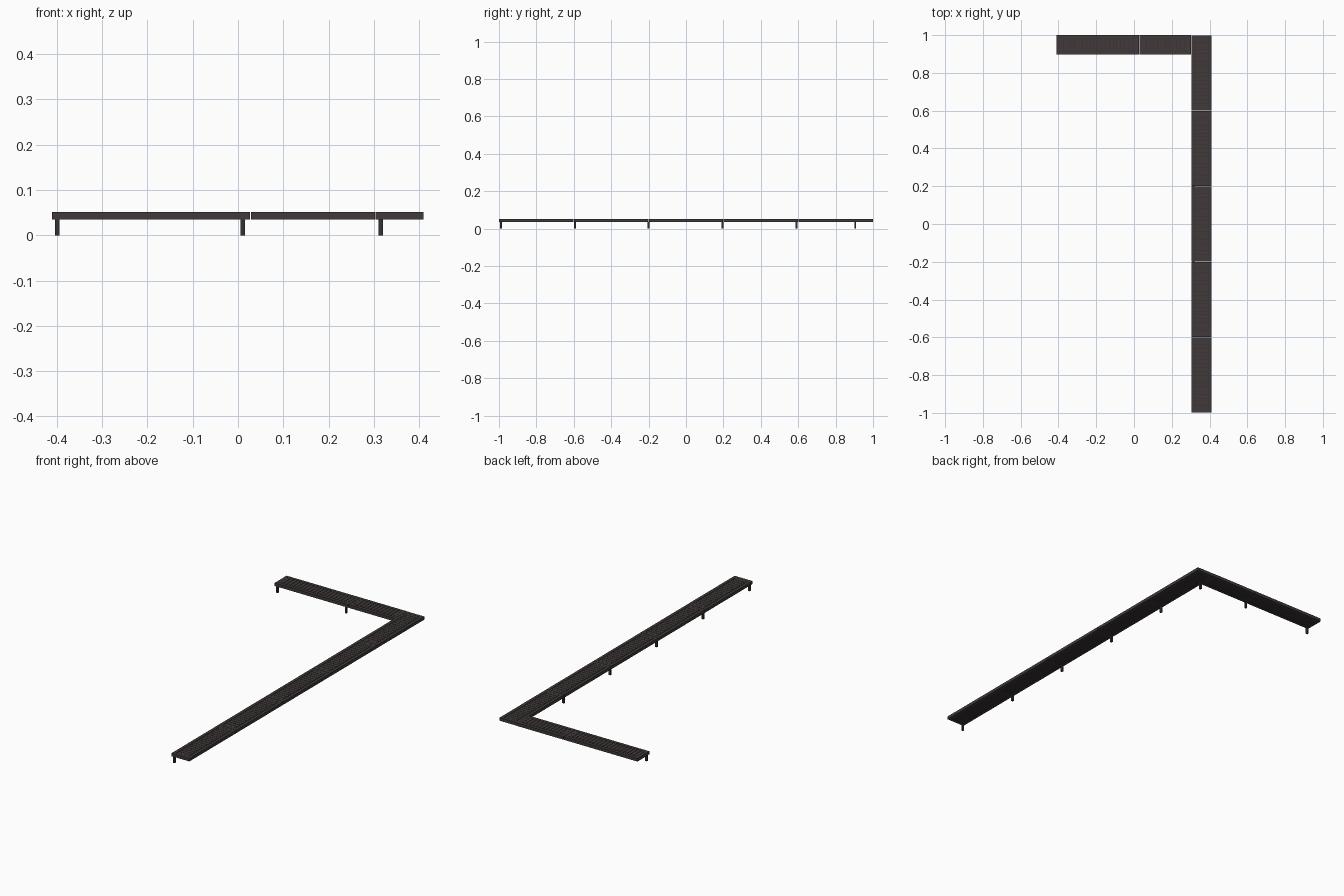
import bpy, bmesh
from mathutils import Vector

if "Cube" in bpy.data.objects:
    bpy.data.objects.remove(bpy.data.objects["Cube"])

def material(name, c):
    m = bpy.data.materials.new(name)
    m.diffuse_color = (*c, 1)
    m.use_nodes = True
    m.node_tree.nodes["Principled BSDF"].inputs["Base Color"].default_value = m.diffuse_color
    return m

WOOD = material("dark_brown_wood", (0.052, 0.042, 0.042))
METAL = material("dark_metal", (0.035, 0.031, 0.031))

def box(bm, lo, hi):
    size = [b - a for a, b in zip(lo, hi)]
    mid = [(a + b) / 2 for a, b in zip(lo, hi)]
    vs = bmesh.ops.create_cube(bm, size=1)["verts"]
    for v in vs:
        v.co = Vector([c * s + m for c, s, m in zip(v.co, size, mid)])

def finish(bm, name, mat):
    me = bpy.data.meshes.new(name)
    bm.to_mesh(me)
    bm.free()
    me.materials.append(mat)
    ob = bpy.data.objects.new(name, me)
    bpy.context.scene.collection.objects.link(ob)

Z0, Z1 = 0.035, 0.0515

def module(name, a, b, c0, c1, along_y):
    """Framed bench section from a to b, c0..c1 across, with cross slats."""
    def put(bm, l0, l1, w0, w1, z0, z1):
        if along_y:
            box(bm, (w0, l0, z0), (w1, l1, z1))
        else:
            box(bm, (l0, w0, z0), (l1, w1, z1))
    e, r, g = 0.001, 0.016, 0.002
    a, b = a + e, b - e
    # frame rails
    bm = bmesh.new()
    put(bm, a, b, c0, c0 + r, Z0, Z1)
    put(bm, a, b, c1 - r, c1, Z0, Z1)
    put(bm, a, a + r, c0 + r, c1 - r, Z0, Z1)
    put(bm, b - r, b, c0 + r, c1 - r, Z0, Z1)
    finish(bm, name + "_frame", WOOD)
    # under tray
    bm = bmesh.new()
    put(bm, a + r, b - r, c0 + r, c1 - r, Z0 + 0.001, Z0 + 0.009)
    finish(bm, name + "_tray", METAL)
    # cross slats
    bm = bmesh.new()
    s, t = a + r, b - r
    n = round((t - s) / 0.02)
    p = (t - s) / n
    for i in range(n):
        put(bm, s + i * p + g / 2, s + (i + 1) * p - g / 2,
            c0 + r + g, c1 - r - g, Z0 + 0.009, Z1)
    finish(bm, name + "_slats", WOOD)

# long arm and short arm sections
for i in range(5):
    module(f"long_bench_{i + 1}", -1 + 0.4 * i, -0.6 + 0.4 * i, 0.304, 0.41, True)
for i, (a, b) in enumerate([(-0.412, 0.028), (0.028, 0.304)]):
    module(f"short_bench_{i + 1}", a, b, 0.898, 1.0, False)

# legs under the inner edges
def leg(name, x, y):
    bm = bmesh.new()
    box(bm, (x - 0.005, y - 0.005, 0), (x + 0.005, y + 0.005, Z0))
    finish(bm, name, METAL)

for i, y in enumerate((-0.99, -0.594, -0.2, 0.195, 0.59)):
    leg(f"long_leg_{i + 1}", 0.315, y)
for i, x in enumerate((-0.399, 0.011)):
    leg(f"short_leg_{i + 1}", x, 0.905)
leg("corner_leg", 0.315, 0.905)
